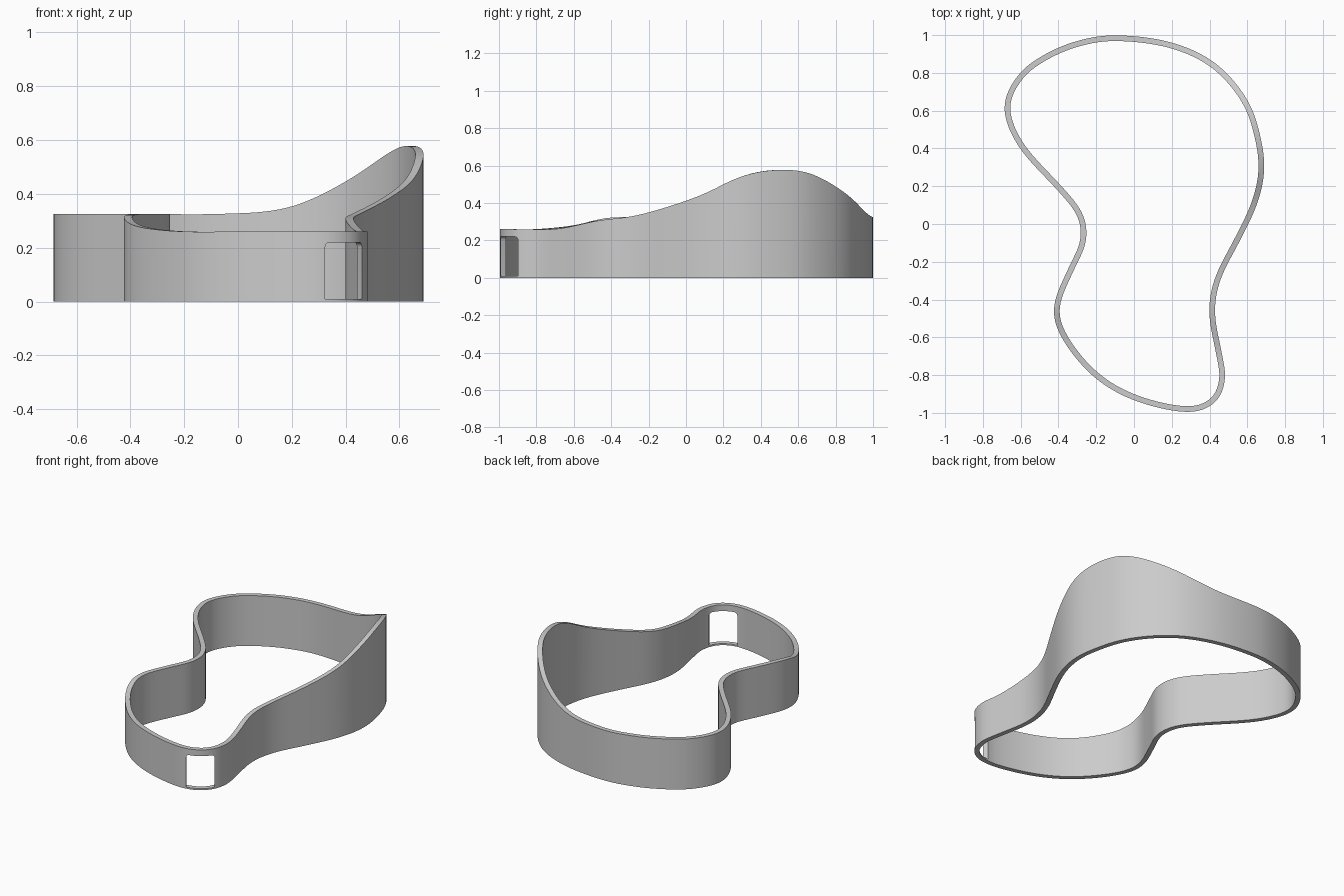
import bpy, bmesh
from math import radians
from mathutils import Vector

if "Cube" in bpy.data.objects:
    bpy.data.objects.remove(bpy.data.objects["Cube"])

THICK = 0.03
STEPS = 10

# Outer outline, counter-clockwise from the back: x, y, rim height
OUTLINE = [
    (-0.09, 1.0, .325), (-0.28, .975, .325), (-0.45, .91, .325), (-0.605, .80, .325),
    (-0.69, .62, .325), (-0.61, .405, .325), (-0.41, .185, .325), (-0.30, .045, .325),
    (-0.284, -.09, .325), (-0.345, -.23, .325), (-0.425, -.43, .32), (-0.385, -.60, .28),
    (-0.22, -.805, .26), (0.0, -.935, .26), (0.28, -.998, .26), (0.43, -.945, .26),
    (0.483, -.82, .26), (0.462, -.67, .263), (0.427, -.47, .307), (0.458, -.29, .328),
    (0.56, -.09, .382), (0.65, .10, .45), (0.69, .28, .537), (0.67, .46, .576),
    (0.60, .66, .562), (0.43, .855, .452), (0.19, .965, .345),
]
pts = [Vector(p) for p in OUTLINE]


def catmull(a, b, c, d, t):
    return 0.5 * (2 * b + (c - a) * t + (2 * a - 5 * b + 4 * c - d) * t * t
                  + (3 * b - a - 3 * c + d) * t ** 3)


n = len(pts)
path = [catmull(pts[i - 1], pts[i], pts[(i + 1) % n], pts[(i + 2) % n], s / STEPS)
        for i in range(n) for s in range(STEPS)]
for _ in range(10):
    path = [(path[i - 1] + 2 * path[i] + path[(i + 1) % len(path)]) / 4
            for i in range(len(path))]

# Wavy wall: a rectangular section swept round the outline
bm = bmesh.new()
rings = []
for i, p in enumerate(path):
    t = path[(i + 1) % len(path)] - path[i - 1]
    q = p + Vector((-t.y, t.x, 0)).normalized() * THICK
    rings.append([bm.verts.new(v) for v in
                  ((p.x, p.y, 0), p, (q.x, q.y, p.z), (q.x, q.y, 0))])
for i, a in enumerate(rings):
    b = rings[(i + 1) % len(rings)]
    for k in range(4):
        m = (k + 1) % 4
        bm.faces.new((a[k], b[k], b[m], a[m]))
bmesh.ops.recalc_face_normals(bm, faces=bm.faces)
mesh = bpy.data.meshes.new("curved_wall")
bm.to_mesh(mesh)
bm.free()
wall = bpy.data.objects.new("curved_wall", mesh)
bpy.context.collection.objects.link(wall)

# Window with rounded corners at the front right
bpy.ops.mesh.primitive_cube_add(size=1, location=(0.395, -0.95, 0.115),
                                rotation=(0, 0, radians(29)))
cutter = bpy.context.object
cutter.name = "window_cutter"
cutter.hide_render = True
bm = bmesh.new()
bm.from_mesh(cutter.data)
bmesh.ops.scale(bm, vec=(0.165, 0.2, 0.21), verts=bm.verts)
edges = [e for e in bm.edges
         if abs((e.verts[0].co - e.verts[1].co).y) > 0.1 and e.verts[0].co.z > 0]
bmesh.ops.bevel(bm, geom=edges, offset=0.018, segments=5, profile=0.5, affect='EDGES')
bm.to_mesh(cutter.data)
bm.free()

bpy.ops.object.select_all(action='DESELECT')
wall.select_set(True)
bpy.context.view_layer.objects.active = wall
mod = wall.modifiers.new("window", 'BOOLEAN')
mod.operation = 'DIFFERENCE'
mod.solver = 'EXACT'
mod.object = cutter
bpy.ops.object.modifier_apply(modifier=mod.name)
bpy.data.objects.remove(cutter)
bpy.ops.object.shade_smooth_by_angle(angle=radians(30))
